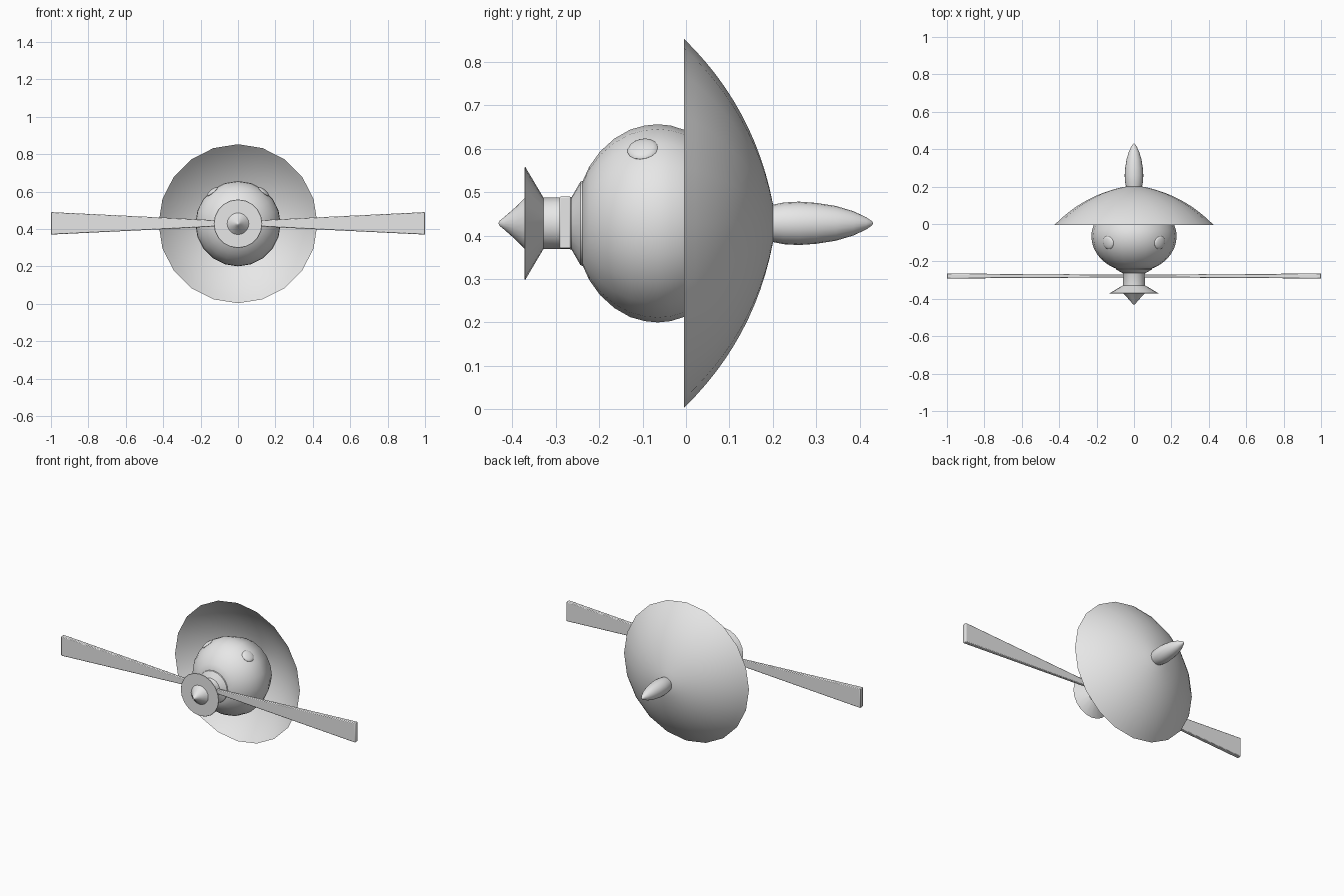
import bpy, bmesh, math
from mathutils import Vector

if "Cube" in bpy.data.objects:
    bpy.data.objects.remove(bpy.data.objects["Cube"])

AXIS_Z = 0.428   # height of the long axis, which runs along y

grey = bpy.data.materials.new("light grey")
grey.diffuse_color = (0.8, 0.8, 0.8, 1)
grey.use_nodes = True
grey.node_tree.nodes["Principled BSDF"].inputs["Base Color"].default_value = grey.diffuse_color


def finish(name, bm, angle=40, closed=True):
    if closed:
        bmesh.ops.recalc_face_normals(bm, faces=bm.faces[:])
    mesh = bpy.data.meshes.new(name)
    bm.to_mesh(mesh)
    bm.free()
    mesh.materials.append(grey)
    obj = bpy.data.objects.new(name, mesh)
    bpy.context.collection.objects.link(obj)
    bpy.ops.object.select_all(action='DESELECT')
    bpy.context.view_layer.objects.active = obj
    obj.select_set(True)
    bpy.ops.object.shade_smooth_by_angle(angle=math.radians(angle))
    return obj


def lathe(name, profile, sides=20, angle=40, closed=True):
    """Turn a list of (radius, y) points around the long axis."""
    bm = bmesh.new()
    rings = []
    for r, y in profile:
        if r == 0:
            rings.append([bm.verts.new((0, y, AXIS_Z))] * sides)
        else:
            rings.append([bm.verts.new((r * math.sin(math.tau * i / sides), y,
                                        AXIS_Z + r * math.cos(math.tau * i / sides)))
                          for i in range(sides)])
    for a, b in zip(rings, rings[1:]):
        for i in range(sides):
            j = (i + 1) % sides
            corners = list(dict.fromkeys((a[i], b[i], b[j], a[j])))
            bm.faces.new(corners)
    return finish(name, bm, angle, closed)


# Open dish: a bowed line from rim to crown
dish = []
for k in range(13):
    t = k / 12
    bow = 0.034 * 4 * t * (1 - t)
    dish.append((0.425 - 0.38 * t + bow * 0.475, -0.005 + 0.205 * t + bow * 0.88))
lathe("dish", dish + [(0, 0.204)], closed=False)

# Round body, slightly narrowed toward the nose
lathe("body", [(0, 0.16), (0.07, 0.15), (0.13, 0.12), (0.18, 0.072), (0.214, 0.0),
               (0.225, -0.035), (0.228, -0.065), (0.225, -0.095), (0.216, -0.128),
               (0.195, -0.165), (0.165, -0.198), (0.13, -0.223), (0.097, -0.238),
               (0, -0.238)])

# Neck with a base collar and a flared front disc
lathe("neck", [(0, -0.23), (0.092, -0.234), (0.098, -0.238), (0.096, -0.243),
               (0.061, -0.263), (0.059, -0.268), (0.059, -0.328),
               (0.13, -0.37), (0.128, -0.372), (0, -0.372)], angle=30)

# Pointed spinner and tail spike
lathe("spinner", [(0, -0.37), (0.059, -0.371), (0.035, -0.395), (0.013, -0.42),
                  (0.006, -0.429), (0, -0.432)])
lathe("tail_spike", [(0, 0.19), (0.042, 0.195), (0.048, 0.225), (0.05, 0.26),
                     (0.047, 0.3), (0.04, 0.345), (0.028, 0.385), (0.014, 0.415),
                     (0.005, 0.428), (0, 0.431)])

# Two blades, widening toward the tips
for side, label in ((1, "right"), (-1, "left")):
    bm = bmesh.new()
    sections = []
    for x, half_h, half_t in ((0.03, 0.012, 0.008), (0.5, 0.036, 0.010), (1.0, 0.06, 0.0135)):
        sections.append([bm.verts.new((side * x, -0.278 + sy * half_t, 0.43 + sz * half_h))
                         for sy, sz in ((-1, -1), (1, -1), (1, 1), (-1, 1))])
    for a, b in zip(sections, sections[1:]):
        for i in range(4):
            bm.faces.new((a[i], a[(i + 1) % 4], b[(i + 1) % 4], b[i]))
    bm.faces.new(sections[0])
    bm.faces.new(sections[-1])
    blade = finish(label + "_blade", bm, 35)
    bevel = blade.modifiers.new("soft_edges", 'BEVEL')
    bevel.width = 0.004
    bevel.segments = 2

# Two low domed studs on the upper body
centre = Vector((0, -0.065, AXIS_Z))
for side, label in ((1, "right"), (-1, "left")):
    normal = Vector((side * 0.14, -0.035, 0.174)).normalized()
    bm = bmesh.new()
    bmesh.ops.create_uvsphere(bm, u_segments=16, v_segments=8, radius=0.036)
    bmesh.ops.scale(bm, vec=(1, 1, 0.3), verts=bm.verts[:])
    turn = normal.to_track_quat('Z', 'Y').to_matrix()
    bmesh.ops.rotate(bm, cent=(0, 0, 0), matrix=turn, verts=bm.verts[:])
    bmesh.ops.translate(bm, vec=centre + normal * 0.222, verts=bm.verts[:])
    finish(label + "_stud", bm, 50)
